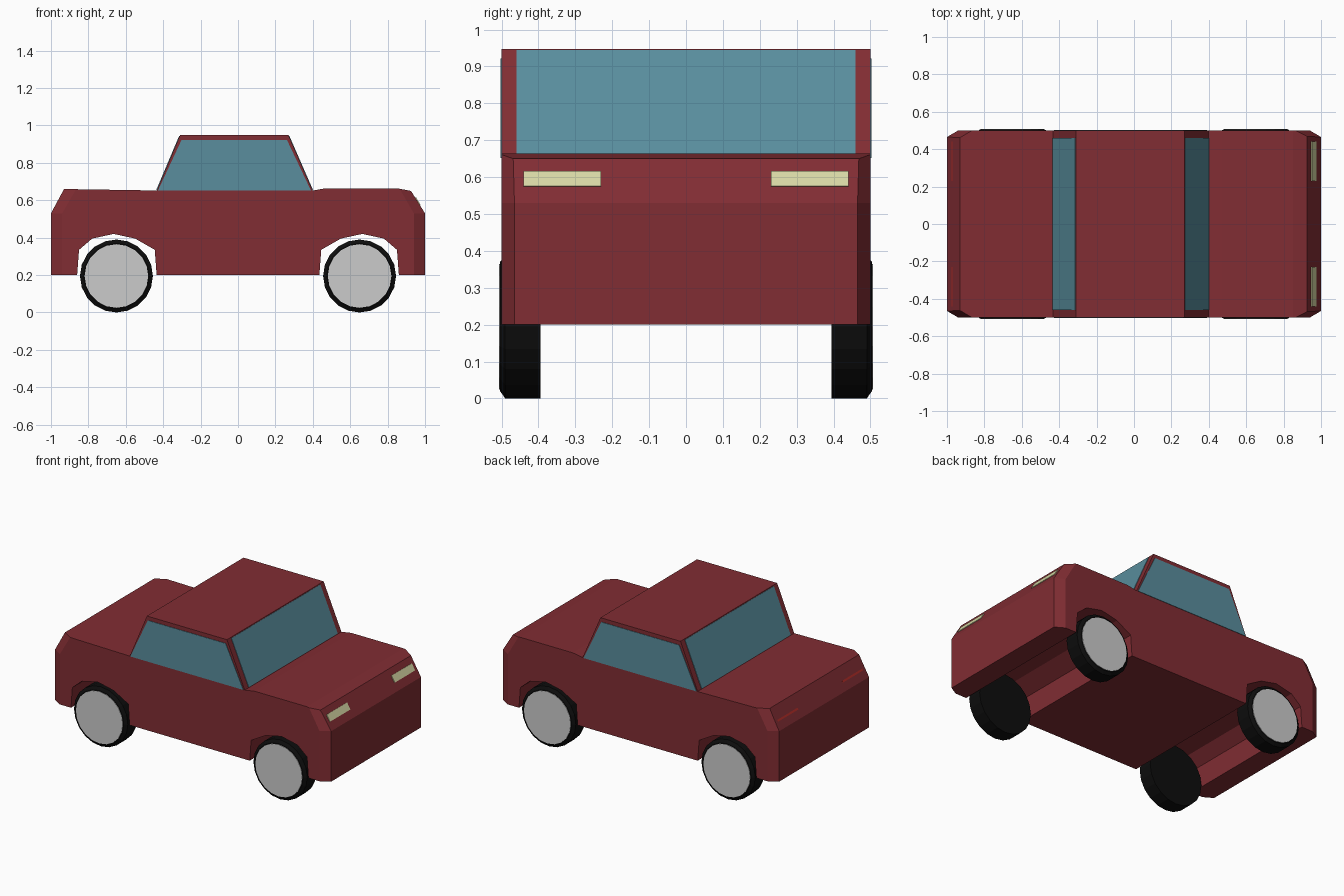
import bpy, bmesh, math
from mathutils import Vector

if "Cube" in bpy.data.objects:
    bpy.data.objects.remove(bpy.data.objects["Cube"])


def material(name, rgb):
    m = bpy.data.materials.new(name)
    m.diffuse_color = (*rgb, 1)
    m.use_nodes = True
    m.node_tree.nodes["Principled BSDF"].inputs["Base Color"].default_value = m.diffuse_color
    return m


RED = material("body_red", (0.22, 0.026, 0.033))
GLASS = material("glass_blue", (0.10, 0.27, 0.34))
BLACK = material("rubber_black", (0.004, 0.004, 0.004))
CREAM = material("headlight_cream", (0.68, 0.68, 0.37))
LAMP = material("taillight_red", (0.42, 0.025, 0.02))


def finish(name, bm, mat=None):
    bmesh.ops.recalc_face_normals(bm, faces=bm.faces)
    me = bpy.data.meshes.new(name)
    bm.to_mesh(me)
    bm.free()
    ob = bpy.data.objects.new(name, me)
    bpy.context.collection.objects.link(ob)
    if mat:
        me.materials.append(mat)
    return ob


def prism(profile, half):
    """Side profile (x, z) extruded across the width."""
    bm = bmesh.new()
    face = bm.faces.new([bm.verts.new((x, -half, z)) for x, z in profile])
    ext = bmesh.ops.extrude_face_region(bm, geom=[face])["geom"]
    verts = [v for v in ext if isinstance(v, bmesh.types.BMVert)]
    bmesh.ops.translate(bm, verts=verts, vec=(0, 2 * half, 0))
    return bm


def slice_off(bm, point, normal):
    geom = bm.verts[:] + bm.edges[:] + bm.faces[:]
    cut = bmesh.ops.bisect_plane(bm, geom=geom, dist=1e-5, plane_co=point,
                                 plane_no=normal, clear_outer=True)["geom_cut"]
    edges = [e for e in cut if isinstance(e, bmesh.types.BMEdge)]
    if edges:
        bmesh.ops.edgeloop_fill(bm, edges=edges)


def panel(name, corners, mat):
    """Thin plate lying on the surface through the given corners."""
    bm = bmesh.new()
    bm.faces.new([bm.verts.new(c) for c in corners])
    ob = finish(name, bm, mat)
    mod = ob.modifiers.new("thickness", "SOLIDIFY")
    mod.thickness = 0.006
    mod.offset = 0


# Lower body with wheel arches running through the full width
arch = [(-0.21, 0.2), (-0.2, 0.335), (-0.13, 0.395), (-0.015, 0.42),
        (0.1, 0.395), (0.205, 0.335), (0.215, 0.2)]
rear_arch = [(x - 0.65, z) for x, z in arch]
front_arch = [(0.65 - x, z) for x, z in reversed(arch)]
outline = ([(-1, 0.2)] + rear_arch + front_arch +
           [(1, 0.2), (1, 0.53), (0.925, 0.65), (0.85, 0.664), (0.47, 0.664),
            (0.40, 0.652), (-0.43, 0.652), (-0.93, 0.66), (-1, 0.53)])
body = prism(outline, 0.5)
for sx in (-1, 1):
    for sy in (-1, 1):
        corner = Vector((sx, sy * 0.465, 0.53))
        side = Vector((-sx * 0.06, sy * 0.035, 0))
        for rise in (Vector((0, 0, 1)), Vector((-sx * 0.072, 0, 0.125))):
            n = side.cross(rise)
            if n.x * sx < 0:
                n.negate()
            slice_off(body, corner, n)
finish("body", body, RED)

# Cabin
finish("cabin", prism([(-0.437, 0.645), (0.402, 0.645), (0.27, 0.948),
                       (-0.31, 0.948)], 0.5), RED)

# Windows
for name, low, high in (("windshield", 0.398, 0.272), ("rear_window", -0.434, -0.312)):
    panel(name, [(low, -0.46, 0.655), (low, 0.46, 0.655),
                 (high, 0.46, 0.943), (high, -0.46, 0.943)], GLASS)
for name, y in (("right_window", -0.5), ("left_window", 0.5)):
    panel(name, [(-0.428, y, 0.652), (0.39, y, 0.652),
                 (0.262, y, 0.922), (-0.302, y, 0.922)], GLASS)

# Lights on the sloping nose and tail
for name, sx, mat in (("headlight", 1, CREAM), ("taillight", -1, LAMP)):
    for sy in (-1, 1):
        low, high = sx * 0.973, sx * 0.949
        panel(name, [(low, sy * 0.23, 0.575), (low, sy * 0.44, 0.575),
                     (high, sy * 0.44, 0.615), (high, sy * 0.23, 0.615)], mat)


def lathe(name, rings, x, sy, mat, sides=20):
    """Capped rings (radius, distance from the car's middle) around an axle."""
    bm = bmesh.new()
    loops = []
    for r, y in rings:
        loops.append([bm.verts.new((x + r * math.cos(2 * math.pi * i / sides), sy * y,
                                    0.195 + r * math.sin(2 * math.pi * i / sides)))
                      for i in range(sides)])
    for a, b in zip(loops, loops[1:]):
        for i in range(sides):
            j = (i + 1) % sides
            bm.faces.new((a[i], a[j], b[j], b[i]))
    bm.faces.new(loops[0])
    bm.faces.new(loops[-1])
    finish(name, bm, mat)


# Wheels: bevelled tyre and flat hub disc
for x in (-0.65, 0.65):
    for sy in (-1, 1):
        lathe("tyre", [(0.195, 0.395), (0.195, 0.49), (0.175, 0.504)], x, sy, BLACK)
        lathe("hub", [(0.17, 0.48), (0.17, 0.507)], x, sy, None)
